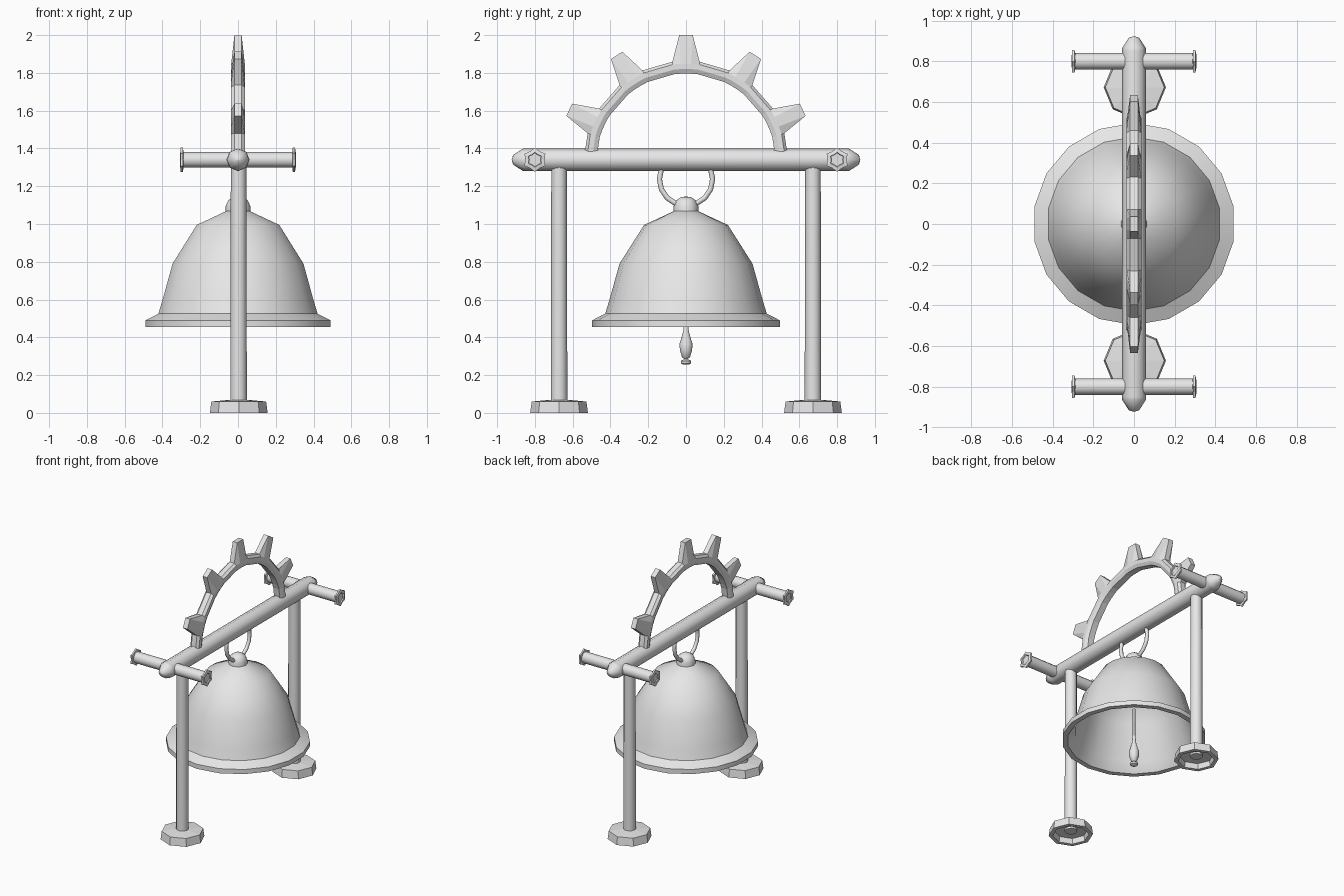
import bpy, bmesh, math
from mathutils import Matrix

if "Cube" in bpy.data.objects:
    bpy.data.objects.remove(bpy.data.objects["Cube"])

grey = bpy.data.materials.new("plain grey")
grey.diffuse_color = (0.8, 0.8, 0.8, 1)
grey.use_nodes = True
grey.node_tree.nodes["Principled BSDF"].inputs["Base Color"].default_value = grey.diffuse_color


def finish(name, bm, smooth=None):
    """Turn a bmesh into a named object, optionally smooth below an angle."""
    bmesh.ops.remove_doubles(bm, verts=bm.verts, dist=1e-5)
    bmesh.ops.recalc_face_normals(bm, faces=bm.faces)
    me = bpy.data.meshes.new(name)
    bm.to_mesh(me)
    bm.free()
    me.materials.append(grey)
    ob = bpy.data.objects.new(name, me)
    bpy.context.collection.objects.link(ob)
    if smooth:
        bpy.ops.object.select_all(action='DESELECT')
        ob.select_set(True)
        bpy.context.view_layer.objects.active = ob
        bpy.ops.object.shade_smooth_by_angle(angle=math.radians(smooth))
    return ob


def loft(bm, rings):
    """Skin equal closed rings of points."""
    rows = [[bm.verts.new(p) for p in ring] for ring in rings]
    n = len(rows[0])
    for a, b in zip(rows, rows[1:]):
        for i in range(n):
            j = (i + 1) % n
            bm.faces.new((a[i], a[j], b[j], b[i]))
    return rows


def lathe(name, profile, sides, loc=(0, 0, 0), axis='Z', turn=0.0, smooth=None, star=None):
    """Revolve (radius, height) points; star gives alternate radius scaling."""
    bm = bmesh.new()
    rings = []
    for r, h in profile:
        ring = []
        for i in range(sides):
            a = 2 * math.pi * i / sides + turn
            k = r * (star if star and i % 2 else 1)
            ring.append((k * math.cos(a), k * math.sin(a), h))
        rings.append(ring)
    rows = loft(bm, rings)
    for row, (r, h) in ((rows[0], profile[0]), (rows[-1], profile[-1])):
        if r > 0.001 and profile[0] != profile[-1]:
            bm.faces.new(row)
    rot = {'Z': Matrix(), 'X': Matrix.Rotation(math.pi / 2, 4, 'Y'),
           'Y': Matrix.Rotation(-math.pi / 2, 4, 'X')}[axis]
    bm.transform(Matrix.Translation(loc) @ rot)
    return finish(name, bm, smooth)


BEAM_Z = 1.34

# Bell: outer skin, rim and hollow inside
lathe("bell", [(0.0005, 1.085), (0.06, 1.07), (0.222, 0.995), (0.352, 0.79),
               (0.405, 0.60), (0.428, 0.525), (0.497, 0.49), (0.497, 0.455),
               (0.46, 0.455), (0.41, 0.525), (0.332, 0.78), (0.205, 0.97),
               (0.0005, 1.045)], 18, turn=math.pi / 2, smooth=40)

# Knob and hanging ring
lathe("bell_knob", [(0.065, 1.05), (0.065, 1.095), (0.052, 1.125), (0.025, 1.143),
                    (0.0005, 1.145)], 12, smooth=45)
bm = bmesh.new()
rings = []
for i in range(17):
    a = 2 * math.pi * i / 16
    rings.append([(0.014 * math.sin(t), (0.141 + 0.014 * math.cos(t)) * math.cos(a),
                   1.238 + (0.141 + 0.014 * math.cos(t)) * math.sin(a))
                  for t in (math.pi * k / 4 for k in range(8))])
loft(bm, rings)
finish("hanging_ring", bm, 60)

# Clapper
lathe("clapper", [(0.008, 1.05), (0.009, 0.50), (0.016, 0.43), (0.036, 0.365),
                  (0.034, 0.33), (0.022, 0.295), (0.01, 0.285), (0.029, 0.275),
                  (0.027, 0.262), (0.015, 0.255)], 10, smooth=45)

# Beam with tapered ends
lathe("beam", [(0.0005, -0.923), (0.026, -0.915), (0.058, -0.865), (0.06, -0.85),
               (0.06, 0.85), (0.058, 0.865), (0.026, 0.915), (0.0005, 0.923)],
      8, (0, 0, BEAM_Z), 'Y', smooth=50)

for s, side in ((-1, "front"), (1, "back")):
    y = 0.672 * s
    # Post and hollow foot
    lathe(side + "_post", [(0.044, 0.03), (0.041, BEAM_Z)], 12, (0.003, y, 0), smooth=40)
    lathe(side + "_foot", [(0.0005, 0.07), (0.05, 0.069), (0.145, 0.06), (0.153, 0.0),
                           (0.125, 0.0), (0.118, 0.04), (0.0005, 0.045)],
          8, (0.004, y, 0))
    # Cross peg with a star flange at each end
    yp = 0.8 * s
    lathe(side + "_peg", [(0.041, -0.298), (0.041, 0.298)], 12, (0, yp, BEAM_Z), 'X', smooth=40)
    for e, end in ((-1, "left"), (1, "right")):
        lathe(f"{side}_{end}_flange", [(0.036, 0.288), (0.064, 0.290), (0.064, 0.302),
                                       (0.040, 0.306), (0.036, 0.296), (0.036, 0.288)],
              12, (0, yp, BEAM_Z), 'X', star=0.8).location.x = 0 if e > 0 else -0.594

# Toothed half-ring: chamfered section swept through valley and tip stations
stations = [(-90, 0.545)]
for k in range(-2, 3):
    a = 32.6 * k
    stations += [(a - 7.6, 0.545), (a - 3, 0.682), (a + 3, 0.682), (a + 7.6, 0.545)]
stations.append((90, 0.545))
bm = bmesh.new()
rings = []
for deg, outer in stations:
    a = math.radians(deg)
    half = [(0.478, 0.024), (0.502, 0.036), (0.53, 0.036), (outer, 0.019)]
    section = half + [(r, -x) for r, x in reversed(half)]
    rings.append([(x, r * math.sin(a), 1.319 + r * math.cos(a)) for r, x in section])
rows = loft(bm, rings)
bm.faces.new(rows[0])
bm.faces.new(rows[-1])
finish("toothed_arch", bm)
